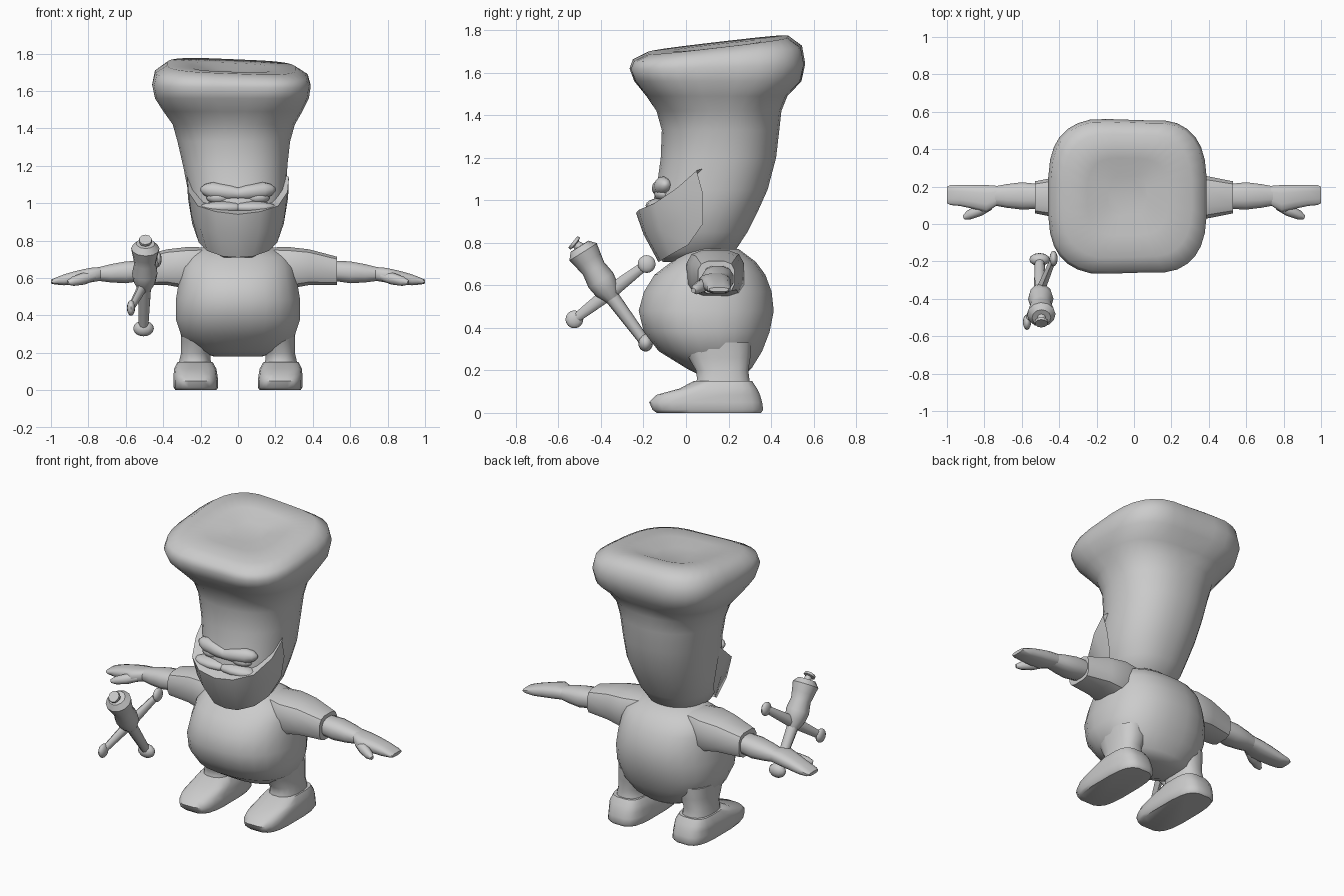
import bpy
import bmesh
import math
from mathutils import Vector

cube = bpy.data.objects.get("Cube")
if cube:
    bpy.data.objects.remove(cube, do_unlink=True)

grey = bpy.data.materials.new("plain grey")
grey.use_nodes = True
grey.diffuse_color = (0.6, 0.6, 0.6, 1)
grey.node_tree.nodes["Principled BSDF"].inputs["Base Color"].default_value = (0.6, 0.6, 0.6, 1)


def finish(name, bm, angle=50):
    bmesh.ops.recalc_face_normals(bm, faces=bm.faces)
    mesh = bpy.data.meshes.new(name)
    bm.to_mesh(mesh)
    bm.free()
    mesh.materials.append(grey)
    obj = bpy.data.objects.new(name, mesh)
    bpy.context.collection.objects.link(obj)
    bpy.ops.object.select_all(action="DESELECT")
    obj.select_set(True)
    bpy.context.view_layer.objects.active = obj
    bpy.ops.object.shade_smooth_by_angle(angle=math.radians(angle))
    return obj


def skin(bm, rows):
    """Join closed rows of points with quads and cap both ends."""
    rows = [[bm.verts.new(p) for p in row] for row in rows]
    count = len(rows[0])
    for low, high in zip(rows, rows[1:]):
        for i in range(count):
            j = (i + 1) % count
            bm.faces.new((low[i], low[j], high[j], high[i]))
    bm.faces.new(rows[0])
    bm.faces.new(rows[-1])


def loft(name, rings, square=0.7, sides=20, axis="z", flip=1, angle=50, warp=None):
    """Rings hold a height, the limits of a rounded box and maybe their own squareness."""
    rows = []
    for t, a0, a1, b0, b1, *own in rings:
        power = own[0] if own else square
        row = []
        for i in range(sides):
            turn = math.tau * (i + 0.5) / sides
            c, s = math.cos(turn), math.sin(turn)
            u = math.copysign(abs(c) ** power, c)
            v = math.copysign(abs(s) ** power, s)
            a = (a0 + a1 + u * (a1 - a0)) / 2
            b = (b0 + b1 + v * (b1 - b0)) / 2
            point = (a * flip, b, t) if axis == "z" else (t * flip, a, b)
            row.append(warp(*point) if warp else point)
        rows.append(row)
    bm = bmesh.new()
    skin(bm, rows)
    return finish(name, bm, angle)


def rod(name, start, end, profile, sides=12, flat=1):
    """Turned shape between two points; profile holds (fraction, radius)."""
    start, end = Vector(start), Vector(end)
    turn = (end - start).to_track_quat("Z", "X")
    rows = []
    for f, r in profile:
        centre = start.lerp(end, f)
        ring = [math.tau * i / sides for i in range(sides)]
        rows.append([centre + turn @ Vector((r * math.cos(k), r * flat * math.sin(k), 0))
                     for k in ring])
    bm = bmesh.new()
    skin(bm, rows)
    return finish(name, bm)


def ball(name, centre, size):
    bm = bmesh.new()
    bmesh.ops.create_uvsphere(bm, u_segments=12, v_segments=8, radius=1)
    for v in bm.verts:
        v.co = Vector(centre) + v.co * Vector(size)
    return finish(name, bm)


# Round belly
loft("body", [
    (.18, -.13, .13, .06, .28), (.21, -.22, .22, .0, .31),
    (.29, -.305, .305, -.13, .36), (.38, -.335, .335, -.2, .395),
    (.48, -.335, .335, -.225, .415), (.57, -.32, .32, -.2, .405),
    (.65, -.305, .305, -.15, .375), (.71, -.28, .28, -.07, .33),
    (.77, -.18, .18, .0, .25)], square=.85, sides=24)


# Head leaning back, running up into a tall cap with a puffy, sloping crown
def crown(x, y, z):
    puff = min(1, max(0, (z - 1.45) * 6))
    y -= (y - .15) * .04 * puff * max(0, math.cos(8 * x))
    return x, y, z + max(0, z - 1.6) * (.9 * (y - .15) - .3 * x)


loft("head_and_cap", [
    (.71, -.09, .09, -.11, .12), (.76, -.17, .17, -.14, .23),
    (.85, -.22, .22, -.17, .29), (.95, -.245, .245, -.17, .34),
    (1.05, -.265, .26, -.14, .385), (1.2, -.295, .265, -.12, .425),
    (1.33, -.325, .28, -.115, .44), (1.42, -.35, .305, -.14, .45, .85),
    (1.49, -.4, .345, -.19, .48, .72), (1.56, -.445, .38, -.25, .55, .64),
    (1.63, -.46, .39, -.275, .57, .62), (1.69, -.445, .375, -.26, .555, .62),
    (1.73, -.38, .31, -.19, .49, .65), (1.725, -.25, .18, -.07, .36, .65),
    (1.7, -.14, .07, .04, .26, .7)], square=.9, sides=32, warp=crown)

# Mask wrapped round the lower face, half outlined then mirrored
upper = [(0, -.235, .94), (.12, -.222, .955), (.215, -.15, .985), (.265, -.04, 1.06), (.272, .05, 1.14)]
middle = [(0, -.2, .84), (.11, -.19, .84), (.2, -.12, .86), (.25, -.0, .94), (.268, .08, 1.03)]
lower = [(0, -.13, .71), (.08, -.12, .715), (.165, -.07, .745), (.21, .01, .79), (.245, .08, .89)]
inner = [(x * .8, y + .1, z + .03) for x, y, z in upper]
bm = bmesh.new()
grid = []
for edge in (inner, upper, middle, lower):
    full = [(-x, y, z) for x, y, z in reversed(edge[1:])] + edge
    grid.append([bm.verts.new(p) for p in full])
for top, bottom in zip(grid, grid[1:]):
    for i in range(len(top) - 1):
        bm.faces.new((top[i], bottom[i], bottom[i + 1], top[i + 1]))
finish("mask", bm, 40)

for side, label in ((1, "left"), (-1, "right")):
    # Scowling brow, eye and cheek
    rod(label + "_brow", (side * -.01, -.13, 1.05), (side * .2, -.095, 1.075),
        [(0, .03), (.25, .04), (.7, .045), (.9, .03), (1, .01)], sides=12)
    ball(label + "_eye", (side * .1, -.105, 1.03), (.07, .045, .035))
    ball(label + "_cheek", (side * .08, -.125, .975), (.13, .065, .035))

    # Sleeve, forearm and hand
    loft(label + "_sleeve", [
        (.17, .03, .25, .6, .765), (.27, .0, .275, .54, .768),
        (.38, .025, .26, .56, .755), (.53, .055, .23, .56, .715)],
        square=.6, sides=12, axis="x", flip=side, angle=35)
    loft(label + "_forearm", [
        (.5, .08, .215, .585, .695), (.6, .075, .225, .57, .69),
        (.68, .085, .215, .575, .675), (.76, .1, .2, .585, .655)],
        square=.8, sides=12, axis="x", flip=side, angle=40)
    loft(label + "_hand", [
        (.73, .1, .205, .585, .66), (.79, .06, .21, .575, .655),
        (.86, .08, .21, .567, .64), (.93, .095, .21, .56, .62),
        (.98, .1, .21, .565, .6), (1, .11, .2, .57, .59)],
        square=.7, sides=12, axis="x", flip=side)
    rod(label + "_thumb", (side * .77, .1, .61), (side * .91, .035, .575),
        [(0, .025), (.4, .032), (.8, .025), (1, .012)], sides=8)

    # Ankle flaring into the hip, and shoe
    loft(label + "_leg", [
        (.1, .13, .32, .03, .31), (.16, .145, .315, .05, .3),
        (.2, .148, .305, .045, .295), (.26, .12, .305, .01, .305),
        (.33, .1, .31, -.02, .31)], square=.8, sides=16, flip=side)
    loft(label + "_shoe", [
        (0, .115, .335, -.14, .355), (.015, .105, .345, -.16, .365),
        (.05, .105, .345, -.175, .36), (.085, .11, .345, -.14, .35),
        (.115, .115, .342, -.03, .335), (.15, .135, .325, .035, .312)],
        square=.6, sides=20, flip=side)

# Floating sword hilt
tip, hilt, top = (-.505, -.19, .33), (-.5, -.36, .56), (-.495, -.495, .775)
rod("shaft", tip, hilt, [(0, .025), (1, .036)], sides=8)
ball("shaft_knob", tip, (.055, .035, .042))
rod("grip", hilt, top, [(-.1, .035), (.1, .06), (.3, .068), (.55, .058),
                        (.72, .066), (.92, .076), (1.04, .05)])
rod("grip_stud", top, (-.495, -.532, .805), [(0, .025), (.6, .02), (.7, .036), (1, .034)], sides=10)
low_end, high_end = (-.572, -.525, .44), (-.43, -.185, .7)
rod("cross_guard", low_end, high_end, [(0, .022), (.5, .035), (1, .022)], sides=8, flat=.7)
for label, end in (("lower", low_end), ("upper", high_end)):
    ball(label + "_guard_knob", end, (.022, .042, .042))
